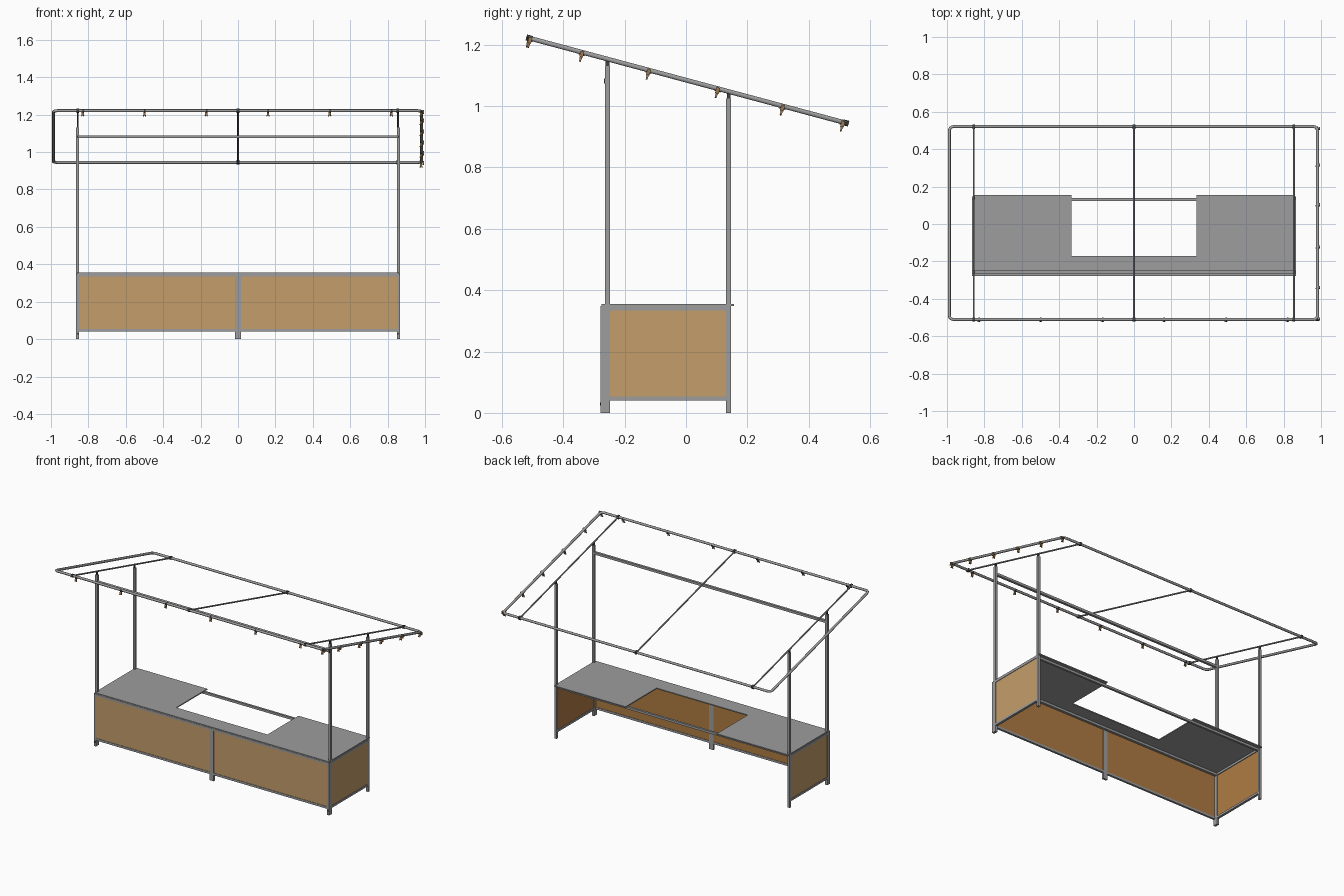
import bpy, bmesh, math
from mathutils import Matrix, Vector

if "Cube" in bpy.data.objects:
    bpy.data.objects.remove(bpy.data.objects["Cube"])


def material(name, rgb):
    m = bpy.data.materials.new(name)
    m.diffuse_color = (*rgb, 1)
    m.use_nodes = True
    m.node_tree.nodes["Principled BSDF"].inputs["Base Color"].default_value = m.diffuse_color
    return m


STEEL = material("steel_grey", (0.34, 0.34, 0.34))
TAN = material("light_wood", (0.56, 0.34, 0.145))
BROWN = material("inner_wood", (0.43, 0.20, 0.055))
CLIP = material("clip_brown", (0.33, 0.19, 0.085))
DARK = material("dark_metal", (0.05, 0.05, 0.05))


def finish(bm, name, mat):
    bmesh.ops.recalc_face_normals(bm, faces=bm.faces)
    me = bpy.data.meshes.new(name)
    bm.to_mesh(me)
    bm.free()
    me.materials.append(mat)
    ob = bpy.data.objects.new(name, me)
    bpy.context.collection.objects.link(ob)
    return ob


def box(name, x0, x1, y0, y1, z0, z1, mat, world=Matrix()):
    bm = bmesh.new()
    m = Matrix.Translation(((x0 + x1) / 2, (y0 + y1) / 2, (z0 + z1) / 2))
    m = world @ m @ Matrix.Diagonal((x1 - x0, y1 - y0, z1 - z0, 1))
    bmesh.ops.create_cube(bm, size=1, matrix=m)
    return finish(bm, name, mat)


def rod(name, a, b, r, mat, sides=10):
    a, b = Vector(a), Vector(b)
    d = b - a
    bm = bmesh.new()
    m = Matrix.Translation((a + b) / 2) @ d.to_track_quat('Z', 'Y').to_matrix().to_4x4()
    bmesh.ops.create_cone(bm, cap_ends=True, segments=sides, radius1=r, radius2=r,
                          depth=d.length, matrix=m)
    return finish(bm, name, mat)


# Main dimensions
W = 0.016                    # square tube width
XO = 0.865                   # outer half width of the stand
YF, YP, YB = -0.278, -0.264, 0.131   # front frame, front post, back post (near faces)
TILT = math.radians(-15)
ROOF = Matrix.Translation((-0.003, 0.005, 1.083)) @ Matrix.Rotation(TILT, 4, 'X')


def roof_z(y):
    return 1.083 + math.tan(TILT) * (y - 0.005)


# Posts, side frames and side panels, mirrored left and right
for s, side in ((-1, "left"), (1, "right")):
    def sbox(name, a, b, *rest):
        xa, xb = sorted((s * a, s * b))
        box(side + "_" + name, xa, xb, *rest)

    for name, y in (("front", YP), ("back", YB)):
        top = roof_z(y + W / 2) - 0.022
        sbox(name + "_post", XO - W, XO, y, y + W, 0, top, STEEL)
        sbox(name + "_post_bracket", XO - 0.012, XO - 0.004, y + 0.002, y + W - 0.002,
             top, top + 0.02, DARK)
    sbox("front_frame_leg", XO - W, XO, YF, YP, 0, 0.348, STEEL)
    sbox("side_top_rail", XO - W, XO, YP + W, YB, 0.334, 0.348, STEEL)
    sbox("side_bottom_rail", XO - W, XO, YP + W, YB, 0.04, 0.054, STEEL)
    sbox("side_panel_outer", XO - 0.007, XO - 0.003, YP + W, YB, 0.054, 0.334, TAN)
    sbox("side_panel_inner", XO - 0.011, XO - 0.007, YP + W, YB, 0.054, 0.334, BROWN)
    # Front sections: half frame with its own centre leg
    sbox("centre_leg", 0, W, YF, YP, 0, 0.348, STEEL)
    sbox("front_top_rail", W, XO - W, YF, YP, 0.334, 0.348, STEEL)
    sbox("front_bottom_rail", W, XO - W, YF, YP, 0.04, 0.054, STEEL)
    sbox("front_panel_outer", W, XO - W, YF + 0.003, YF + 0.007, 0.054, 0.334, TAN)
    sbox("front_panel_inner", W, XO - W, YF + 0.007, YF + 0.011, 0.054, 0.334, BROWN)
    # Bolts on the posts
    sbox("beam_bolt", XO - 0.012, XO - 0.004, YP - 0.004, YP, 1.074, 1.09, DARK)
    sbox("leg_bolt", XO - 0.011, XO - 0.005, YF - 0.003, YF, 0.024, 0.034, DARK)

# Long beams between the posts
XI = XO - W
box("upper_beam", -XI, XI, YP, YP + W, 1.074, 1.09, STEEL)
box("counter_front_beam", -XI, XI, YP, YP + W, 0.332, 0.347, STEEL)
box("counter_back_beam", -XI, XI, YB - 0.007, YB + 0.007, 0.332, 0.347, STEEL)

# U-shaped counter top
outline = [(-0.861, -0.276), (0.861, -0.276), (0.861, 0.156), (0.335, 0.156),
           (0.335, -0.17), (-0.335, -0.17), (-0.335, 0.156), (-0.861, 0.156)]
bm = bmesh.new()
face = bm.faces.new([bm.verts.new((x, y, 0.348)) for x, y in outline])
ext = bmesh.ops.extrude_face_region(bm, geom=[face])
bmesh.ops.translate(bm, vec=(0, 0, 0.007),
                    verts=[v for v in ext["geom"] if isinstance(v, bmesh.types.BMVert)])
finish(bm, "counter_top", STEEL)

# Tilted roof frame: round tube with rounded corners
HX, HY, R, CR = 0.984, 0.534, 0.008, 0.022
pts = []
for sx, sy, start in ((1, 1, 0), (-1, 1, 90), (-1, -1, 180), (1, -1, 270)):
    for k in range(5):
        a = math.radians(start + k * 22.5)
        pts.append((sx * (HX - CR) + CR * math.cos(a), sy * (HY - CR) + CR * math.sin(a)))
bm = bmesh.new()
rings = []
N = 10
for i, p in enumerate(pts):
    a = math.radians((i // 5) * 90 + (i % 5) * 22.5)
    n = Vector((math.cos(a), math.sin(a), 0))
    c = Vector((p[0], p[1], 0))
    rings.append([bm.verts.new(ROOF @ (c + n * R * math.cos(2 * math.pi * j / N)
                  + Vector((0, 0, R * math.sin(2 * math.pi * j / N))))) for j in range(N)])
for i in range(len(rings)):
    r0, r1 = rings[i], rings[(i + 1) % len(rings)]
    for j in range(N):
        k = (j + 1) % N
        bm.faces.new((r0[j], r1[j], r1[k], r0[k]))
frame = finish(bm, "roof_frame", STEEL)
frame.select_set(True)
bpy.context.view_layer.objects.active = frame
bpy.ops.object.shade_smooth_by_angle(angle=math.radians(50))

# Thin roof cross bars with end clamps
for x, name in ((-0.854, "left"), (0.003, "centre"), (0.858, "right")):
    rod(name + "_roof_bar", ROOF @ Vector((x, -HY, 0)), ROOF @ Vector((x, HY, 0)),
        0.005, STEEL)
    for y in (-HY, HY):
        box(name + "_bar_clamp", x - 0.007, x + 0.007, y - 0.0095, y + 0.0095,
            -0.0095, 0.0095, DARK, ROOF)


# Hanging clips under the front and right roof tubes
def clip(x, y, turn):
    m = ROOF @ Matrix.Translation((x, y, 0)) @ Matrix.Rotation(turn, 4, 'Z')
    box("clip_collar", -0.004, 0.004, -0.010, 0.010, -0.010, 0.003, DARK, m)
    box("clip_body", -0.008, 0.004, -0.004, 0.004, -0.022, -0.008, CLIP, m)
    for s in (-1, 1):
        tip = m @ Matrix.Translation((-0.002, 0, -0.018)) @ Matrix.Rotation(s * 0.5, 4, 'Y')
        box("clip_prong", -0.0025, 0.0025, -0.003, 0.003, -0.014, 0, CLIP, tip)


for i in range(6):
    clip(-0.825 + i * 0.33, -HY, 0)
for y in (-0.53, -0.355, -0.13, 0.103, 0.322, 0.525):
    clip(HX, y, 0)
    box("clip_side_plate", HX + 0.006, HX + 0.013, y - 0.006, y + 0.006,
        -0.016, 0.004, CLIP, ROOF)
